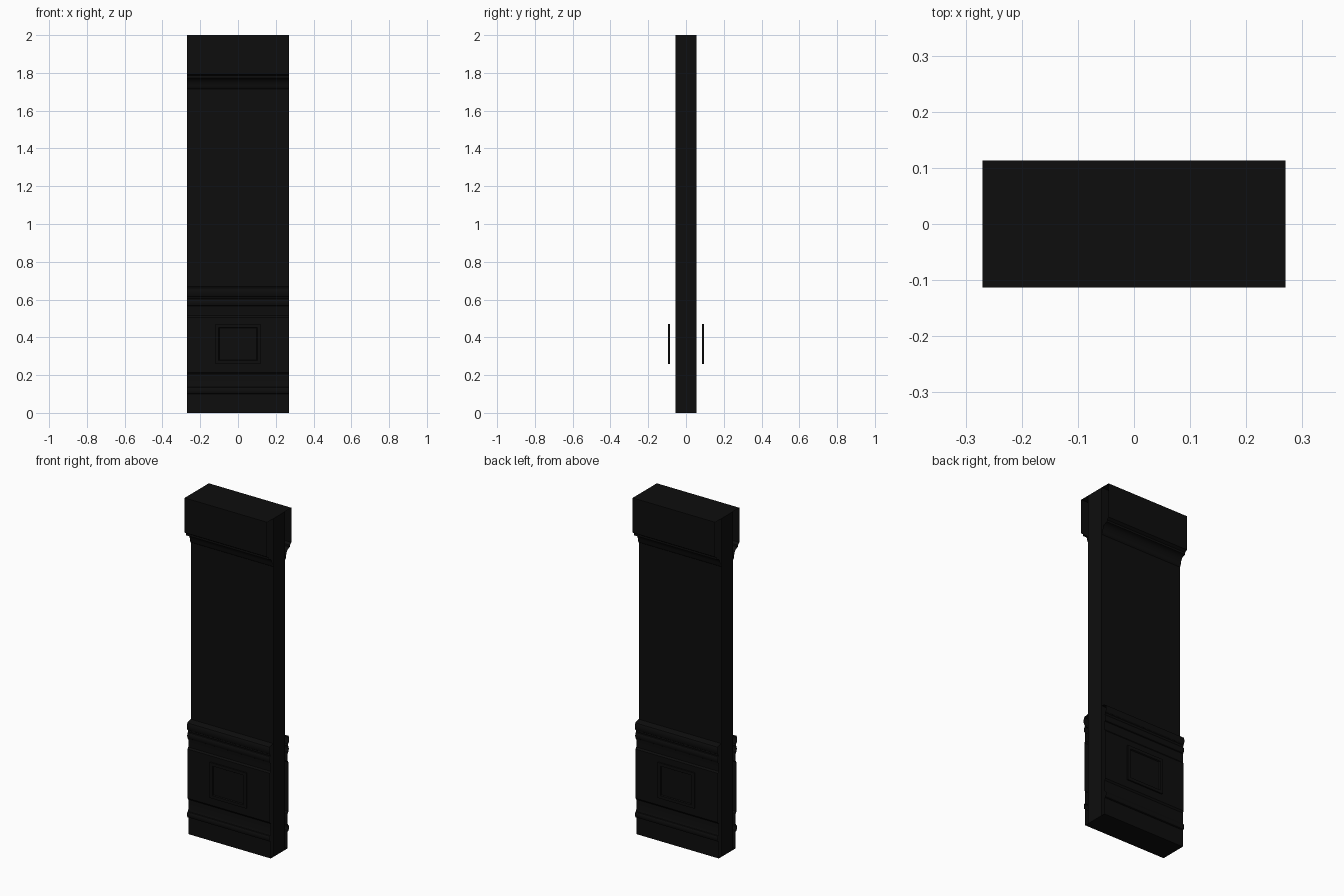
import bpy, bmesh, math

cube = bpy.data.objects.get("Cube")
if cube:
    bpy.data.objects.remove(cube, do_unlink=True)

HALF_W = 0.27    # half width of the pillar
CORE = 0.055     # half depth of the core slab

black = bpy.data.materials.new("near_black")
black.use_nodes = True
colour = (0.004, 0.004, 0.004, 1)
black.diffuse_color = colour
black.node_tree.nodes["Principled BSDF"].inputs["Base Color"].default_value = colour


def finish(name, bm, smooth=False):
    mesh = bpy.data.meshes.new(name)
    bm.to_mesh(mesh)
    bm.free()
    mesh.materials.append(black)
    obj = bpy.data.objects.new(name, mesh)
    bpy.context.collection.objects.link(obj)
    if smooth:
        bpy.ops.object.select_all(action="DESELECT")
        obj.select_set(True)
        bpy.context.view_layer.objects.active = obj
        bpy.ops.object.shade_smooth_by_angle(angle=math.radians(30))
    return obj


def box(bm, half_x, y0, y1, z0, z1):
    made = bmesh.ops.create_cube(bm, size=1)
    for v in made["verts"]:
        v.co = (v.co.x * 2 * half_x, (y0 + y1) / 2 + v.co.y * (y1 - y0),
                (z0 + z1) / 2 + v.co.z * (z1 - z0))
    return made["verts"]


def arc(depth, z, rd, rz, start, end, steps=6):
    """Elliptical run of (depth, height) points."""
    angles = [math.radians(start + (end - start) * i / steps) for i in range(steps + 1)]
    return [(depth + rd * math.cos(a), z + rz * math.sin(a)) for a in angles]


def trim(name, profile, side):
    """Open-ended moulding swept across the width, side -1 front, 1 back."""
    bm = bmesh.new()
    rows = [[bm.verts.new((x, side * d, z)) for x in (-HALF_W, HALF_W)] for d, z in profile]
    for a, b in zip(rows, rows[1:]):
        quad = [a[0], a[1], b[1], b[0]]
        bm.faces.new(quad if side < 0 else quad[::-1])
    finish(name, bm, smooth=True)


def panel(name, side):
    """Raised plate with a sunken centre."""
    bm = bmesh.new()
    ys = sorted((side * 0.084, side * 0.094))
    box(bm, 0.12, ys[0], ys[1], 0.26, 0.47)
    bm.normal_update()
    face = max(bm.faces, key=lambda f: f.normal.y * side)
    bmesh.ops.inset_region(bm, faces=[face], thickness=0.025)
    bmesh.ops.inset_region(bm, faces=[face], thickness=0.005, depth=-0.006)
    finish(name, bm)


# Core slab
bm = bmesh.new()
box(bm, HALF_W, -CORE, CORE, 0, 2)
finish("core_slab", bm)

# Base: plinth, lower bead, raised field, neck, double bead
base = [(CORE, 0), (0.079, 0), (0.079, 0.10)]
base += arc(0.082, 0.118, 0.009, 0.018, -90, 90)
base += [(0.079, 0.145), (0.079, 0.205), (0.086, 0.215), (0.086, 0.505), (0.079, 0.515), (0.079, 0.56)]
base += arc(0.08, 0.585, 0.009, 0.02, -90, 90)
base += [(0.083, 0.61)]
base += arc(0.083, 0.64, 0.009, 0.024, -90, 90)
base += [(CORE, 0.67)]

# Cap: cove, small step, square block
cap = [(CORE, 1.715), (0.06, 1.72)]
cap += arc(0.098, 1.725, -0.036, 0.048, 0, 90)
cap += [(0.098, 1.785), (0.113, 1.795), (0.113, 2), (CORE, 2)]

for word, side in (("front", -1), ("back", 1)):
    trim(word + "_base_moulding", base, side)
    trim(word + "_cap_moulding", cap, side)
    panel(word + "_base_panel", side)
